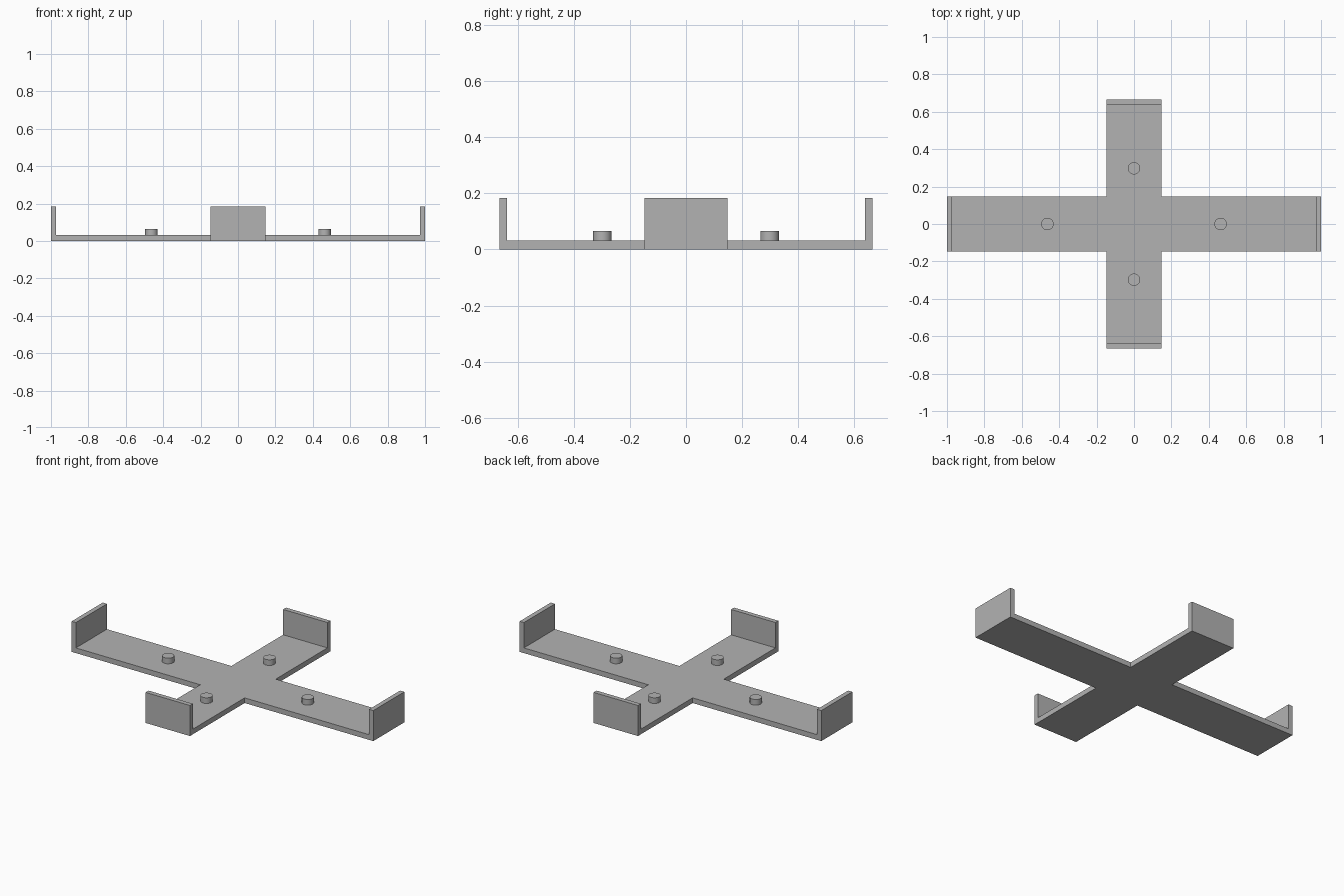
import bpy
import bmesh
from mathutils import Vector

if "Cube" in bpy.data.objects:
    bpy.data.objects.remove(bpy.data.objects["Cube"], do_unlink=True)

LONG, SHORT = 1.0, 0.665       # arm reach along x and y
HALF = 0.147                   # half width of an arm
WALL = 0.028                   # end wall thickness
PLATE, HEIGHT = 0.031, 0.183   # plate top and wall top
PEG_R, PEG_TOP = 0.033, 0.065

grey = bpy.data.materials.new("plain grey")
grey.use_nodes = True
colour = (0.45, 0.45, 0.45, 1)
grey.diffuse_color = colour
grey.node_tree.nodes["Principled BSDF"].inputs["Base Color"].default_value = colour


def make_object(name, bm):
    mesh = bpy.data.meshes.new(name)
    bmesh.ops.recalc_face_normals(bm, faces=bm.faces)
    bm.to_mesh(mesh)
    bm.free()
    mesh.materials.append(grey)
    obj = bpy.data.objects.new(name, mesh)
    bpy.context.collection.objects.link(obj)
    return obj


def extrude_up(bm, faces, height):
    result = bmesh.ops.extrude_face_region(bm, geom=faces)
    verts = [v for v in result["geom"] if isinstance(v, bmesh.types.BMVert)]
    bmesh.ops.translate(bm, verts=verts, vec=Vector((0, 0, height)))
    return [f for f in result["geom"] if isinstance(f, bmesh.types.BMFace)]


# Cross-shaped base: flat cells, thickened, with the end cells raised as walls
bm = bmesh.new()


def cell(x0, x1, y0, y1):
    corners = ((x0, y0), (x1, y0), (x1, y1), (x0, y1))
    bm.faces.new([bm.verts.new((x, y, 0)) for x, y in corners])


cell(-HALF, HALF, -HALF, HALF)
for side in (-1, 1):
    for a, b in ((HALF, LONG - WALL), (LONG - WALL, LONG)):
        lo, hi = sorted((side * a, side * b))
        cell(lo, hi, -HALF, HALF)
    for a, b in ((HALF, SHORT - WALL), (SHORT - WALL, SHORT)):
        lo, hi = sorted((side * a, side * b))
        cell(-HALF, HALF, lo, hi)
bmesh.ops.remove_doubles(bm, verts=bm.verts, dist=0.0001)
bottom = bm.faces[:]
top = extrude_up(bm, bottom, PLATE)


def is_end(face):
    c = face.calc_center_median()
    return abs(c.x) > LONG - WALL or abs(c.y) > SHORT - WALL


for face in [f for f in top if is_end(f)]:
    extrude_up(bm, [face], HEIGHT - PLATE)
    if face.is_valid:
        bm.faces.remove(face)
# Merge the coplanar cells into clean panels
bmesh.ops.recalc_face_normals(bm, faces=bm.faces)
bmesh.ops.dissolve_limit(bm, angle_limit=0.01, verts=bm.verts, edges=bm.edges)
make_object("cross_base", bm)

# Locating pegs, one on each arm
pegs = {"left_peg": (0.463, 0), "right_peg": (-0.463, 0),
        "back_peg": (0, 0.298), "front_peg": (0, -0.298)}
for name, (x, y) in pegs.items():
    bm = bmesh.new()
    bmesh.ops.create_cone(bm, cap_ends=True, segments=32, radius1=PEG_R,
                          radius2=PEG_R, depth=PEG_TOP - PLATE)
    peg = make_object(name, bm)
    peg.location = (x, y, (PEG_TOP + PLATE) / 2)
    bpy.ops.object.select_all(action="DESELECT")
    peg.select_set(True)
    bpy.context.view_layer.objects.active = peg
    bpy.ops.object.shade_smooth_by_angle()
